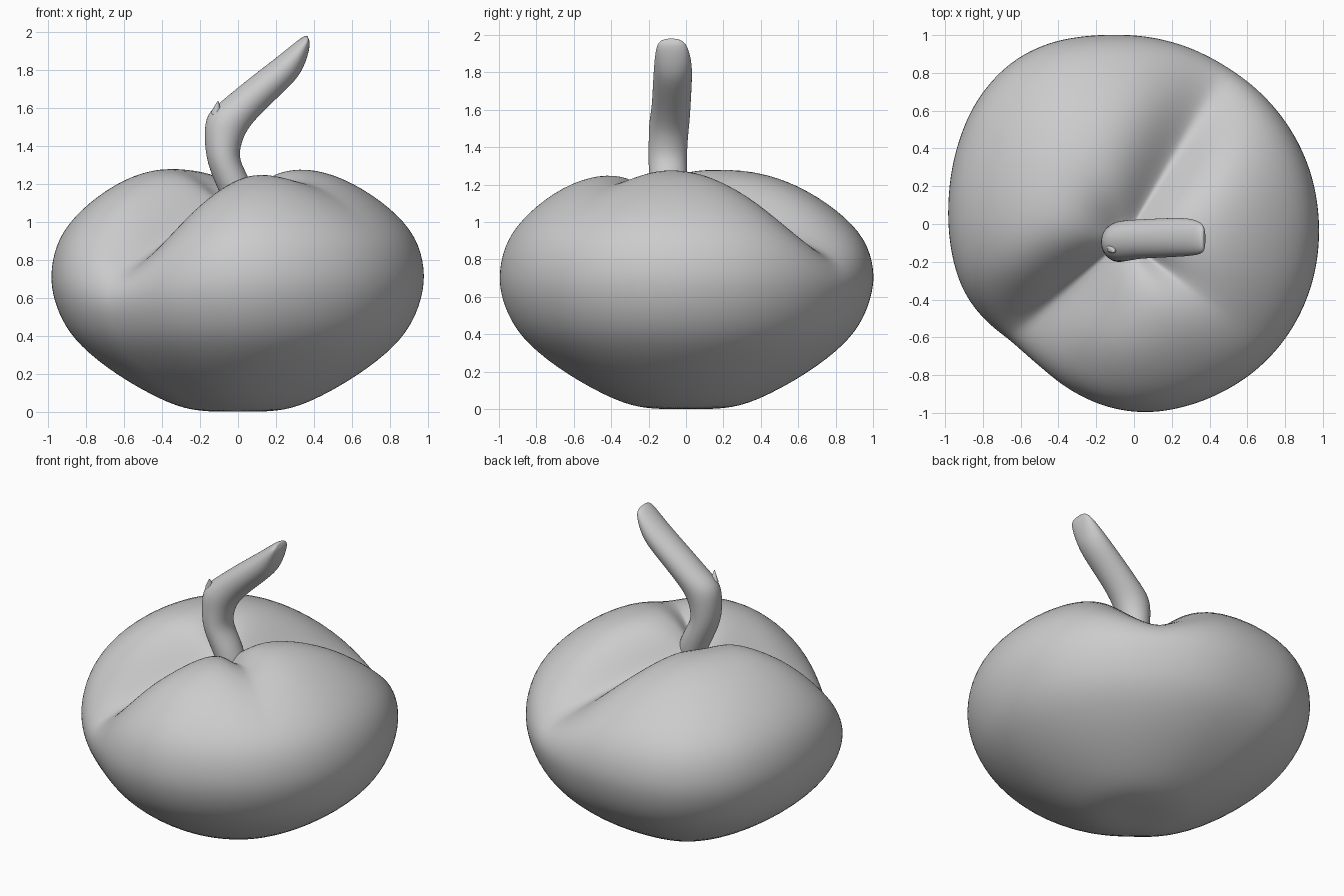
import bpy, bmesh, math
from mathutils import Vector

if "Cube" in bpy.data.objects:
    bpy.data.objects.remove(bpy.data.objects["Cube"])

SEG = 120
PIVOT = (-0.05, -0.08)

# Profiles from base to crown (radius, height): full lobe and the creases between lobes
BASE = [(.2, 0), (.36, .035), (.64, .19), (.84, .35)]
LOBE = BASE + [(.93, .48), (.98, .62), (.99, .75), (.95, .92), (.825, 1.07),
               (.63, 1.21), (.44, 1.287), (.27, 1.285), (.15, 1.21), (.07, 1.13)]
CREASE_A = BASE + [(.91, .46), (.94, .56), (.925, .65), (.86, .715), (.76, .77),
                   (.61, .84), (.45, .92), (.29, 1.0), (.16, 1.06), (.07, 1.09)]
CREASE_B = BASE + [(.925, .48), (.975, .62), (.98, .71), (.93, .805), (.79, .87),
                   (.62, .94), (.43, 1.01), (.28, 1.06), (.16, 1.09), (.07, 1.1)]
CREASE_C = LOBE[:8] + [(.82, 1.055), (.63, 1.175), (.44, 1.225), (.28, 1.2), (.16, 1.14), (.07, 1.1)]
# Direction, spread on the lower and higher angle side, profile
CREASES = [(223, 19, 27, CREASE_A), (59, 18, 22, CREASE_B), (318, 17, 17, CREASE_C)]

# Plan outline: angle, radius factor
OUTLINE = [(0, .995), (35, .985), (59, .99), (78, 1.005), (101, 1.03), (118, 1.09),
           (136, 1.09), (163, 1.02), (180, .995), (207, 1.0), (232, .935), (252, .98),
           (270, 1.02), (293, 1.02), (314, 1.025), (335, 1.015), (360, .995)]


def outline(a):
    for (a0, r0), (a1, r1) in zip(OUTLINE, OUTLINE[1:]):
        if a0 <= a <= a1:
            return r0 + (r1 - r0) * (a - a0) / (a1 - a0)
    return 1.0


def smooth_outline(a):
    return sum(outline((a + d) % 360) for d in range(-10, 11, 2)) / 11


def loft(name, rings, levels):
    """Skin closed rings, cap both ends and smooth."""
    bm = bmesh.new()
    loops = [[bm.verts.new(p) for p in ring] for ring in rings]
    n = len(loops[0])
    for lo, hi in zip(loops, loops[1:]):
        for i in range(n):
            j = (i + 1) % n
            bm.faces.new((lo[i], lo[j], hi[j], hi[i]))
    for loop in (loops[0], loops[-1]):
        c = bm.verts.new(sum((v.co for v in loop), Vector()) / n)
        for i in range(n):
            bm.faces.new((loop[i], loop[(i + 1) % n], c))
    bmesh.ops.recalc_face_normals(bm, faces=bm.faces)
    me = bpy.data.meshes.new(name)
    bm.to_mesh(me)
    bm.free()
    for p in me.polygons:
        p.use_smooth = True
    ob = bpy.data.objects.new(name, me)
    bpy.context.collection.objects.link(ob)
    mod = ob.modifiers.new("smooth", 'SUBSURF')
    mod.levels = mod.render_levels = levels
    return ob


# Creased fruit body
rings = []
for k, (lr, lz) in enumerate(LOBE):
    ring = []
    widen = 1 + 1.3 * max(0, .65 - lr) if k > 7 else 1
    for i in range(SEG):
        a = 360 * i / SEG
        r, z = lr, lz
        for centre, w_lo, w_hi, prof in CREASES:
            d = (a - centre + 180) % 360 - 180
            width = (w_lo if d < 0 else w_hi) * (1 if prof is CREASE_C else widen)
            w = math.exp(-(abs(d) / width) ** 1.5)
            r += (prof[k][0] - lr) * w
            z += (prof[k][1] - lz) * w
        s = max(0, 1 - r) if k > 4 else 0
        f = smooth_outline(a)
        t = math.radians(a)
        ring.append((PIVOT[0] * s + r * f * math.cos(t),
                     PIVOT[1] * s + r * f * math.sin(t), z))
    rings.append(ring)
loft("fruit_body", rings, 2)

# Bent stem: outer edge x,z / inner edge x,z / centre y / half width
STEM = [(-.03, 1.0, .12, 1.06, -.09, .09),
        (-.1, 1.16, .07, 1.22, -.09, .1),
        (-.168, 1.31, .0, 1.33, -.1, .105),
        (-.18, 1.46, .02, 1.42, -.095, .105),
        (-.17, 1.57, .05, 1.49, -.09, .11),
        (-.09, 1.635, .12, 1.57, -.08, .105),
        (.03, 1.735, .215, 1.66, -.075, .105),
        (.16, 1.835, .31, 1.75, -.07, .105),
        (.25, 1.905, .35, 1.82, -.07, .1),
        (.335, 1.975, .375, 1.9, -.075, .085),
        (.365, 1.985, .38, 1.945, -.08, .06)]
rings = []
for xu, zu, xl, zl, y, hw in STEM:
    ring = []
    for i in range(20):
        t = math.tau * i / 20
        c = (1 + math.cos(t)) / 2
        ring.append((xl + (xu - xl) * c, y + hw * math.sin(t), zl + (zu - zl) * c))
    rings.append(ring)
loft("stem", rings, 2)

# Small thorn at the bend of the stem
bpy.ops.mesh.primitive_cone_add(vertices=10, radius1=.03, radius2=.002, depth=.07,
                                location=(-.11, -.14, 1.605), rotation=(.3, .15, 0))
bpy.context.object.name = "stem_thorn"
bpy.ops.object.shade_smooth_by_angle()
